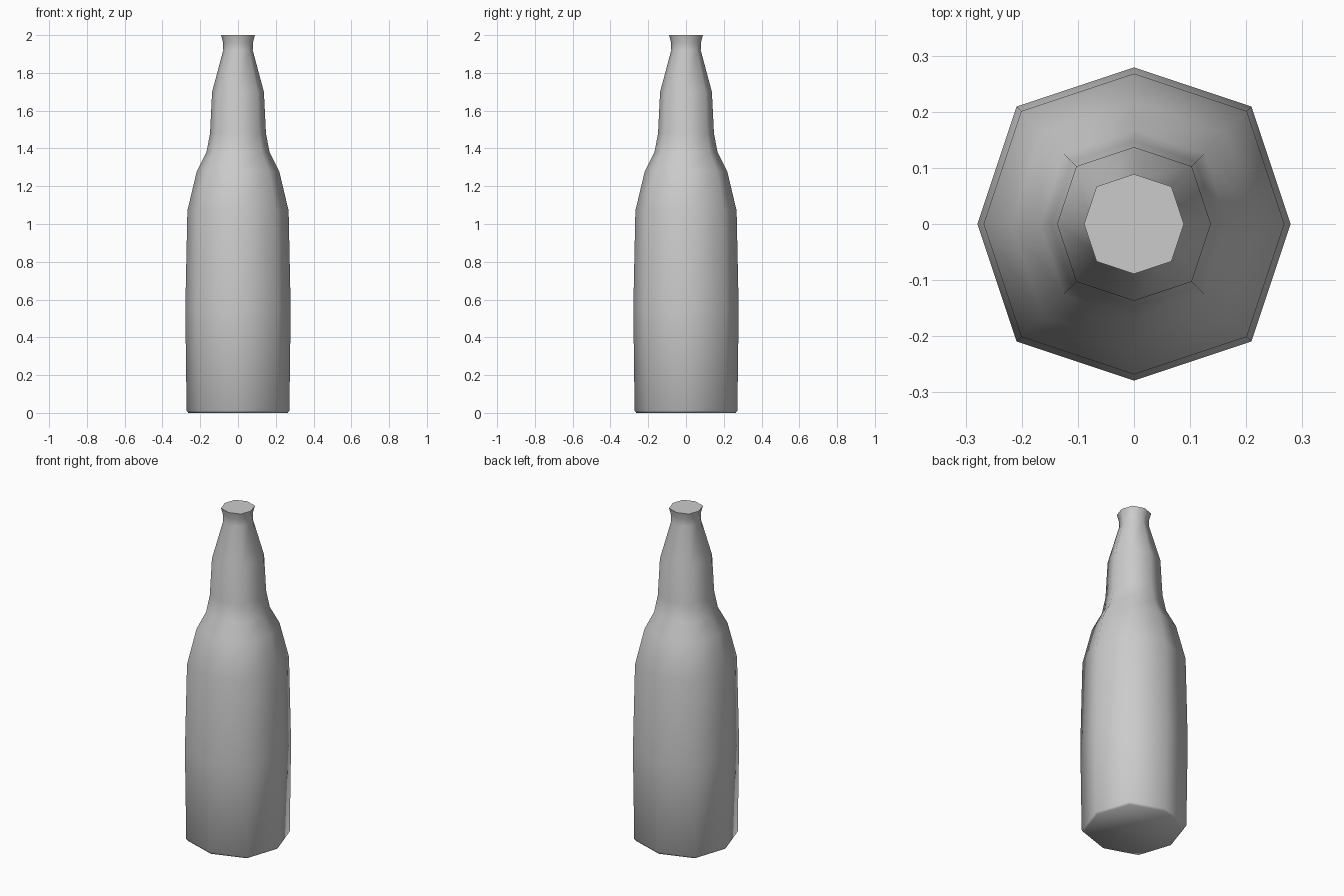
import bpy, bmesh, math

if "Cube" in bpy.data.objects:
    bpy.data.objects.remove(bpy.data.objects["Cube"])

# Bottle profile: (axis radius, height)
PROFILE = [(0.263, 0.0), (0.272, 0.012), (0.279, 0.55), (0.268, 1.07),
           (0.218, 1.28), (0.167, 1.38), (0.148, 1.48), (0.137, 1.70),
           (0.078, 1.92), (0.079, 1.96), (0.089, 2.0)]
SIDES = 8
DIAGONAL = 0.75 * math.sqrt(2)  # diagonal corners sit slightly further out


def ring(bm, radius, z):
    verts = []
    for i in range(SIDES):
        a = math.tau * i / SIDES
        r = radius * (DIAGONAL if i % 2 else 1.0)
        verts.append(bm.verts.new((r * math.cos(a), r * math.sin(a), z)))
    return verts


# Eight-sided body, stacked from rings
bm = bmesh.new()
rings = [ring(bm, r, z) for r, z in PROFILE]
for low, high in zip(rings, rings[1:]):
    for i in range(SIDES):
        j = (i + 1) % SIDES
        bm.faces.new((low[i], low[j], high[j], high[i]))

# Base and mouth caps
bm.faces.new(rings[0][::-1])
bm.faces.new(rings[-1])

mesh = bpy.data.meshes.new("bottle")
bm.to_mesh(mesh)
bm.free()
bottle = bpy.data.objects.new("bottle", mesh)
bpy.context.collection.objects.link(bottle)

# Smooth sides, sharp cap edges
bpy.context.view_layer.objects.active = bottle
bottle.select_set(True)
bpy.ops.object.shade_smooth_by_angle(angle=math.radians(62))
